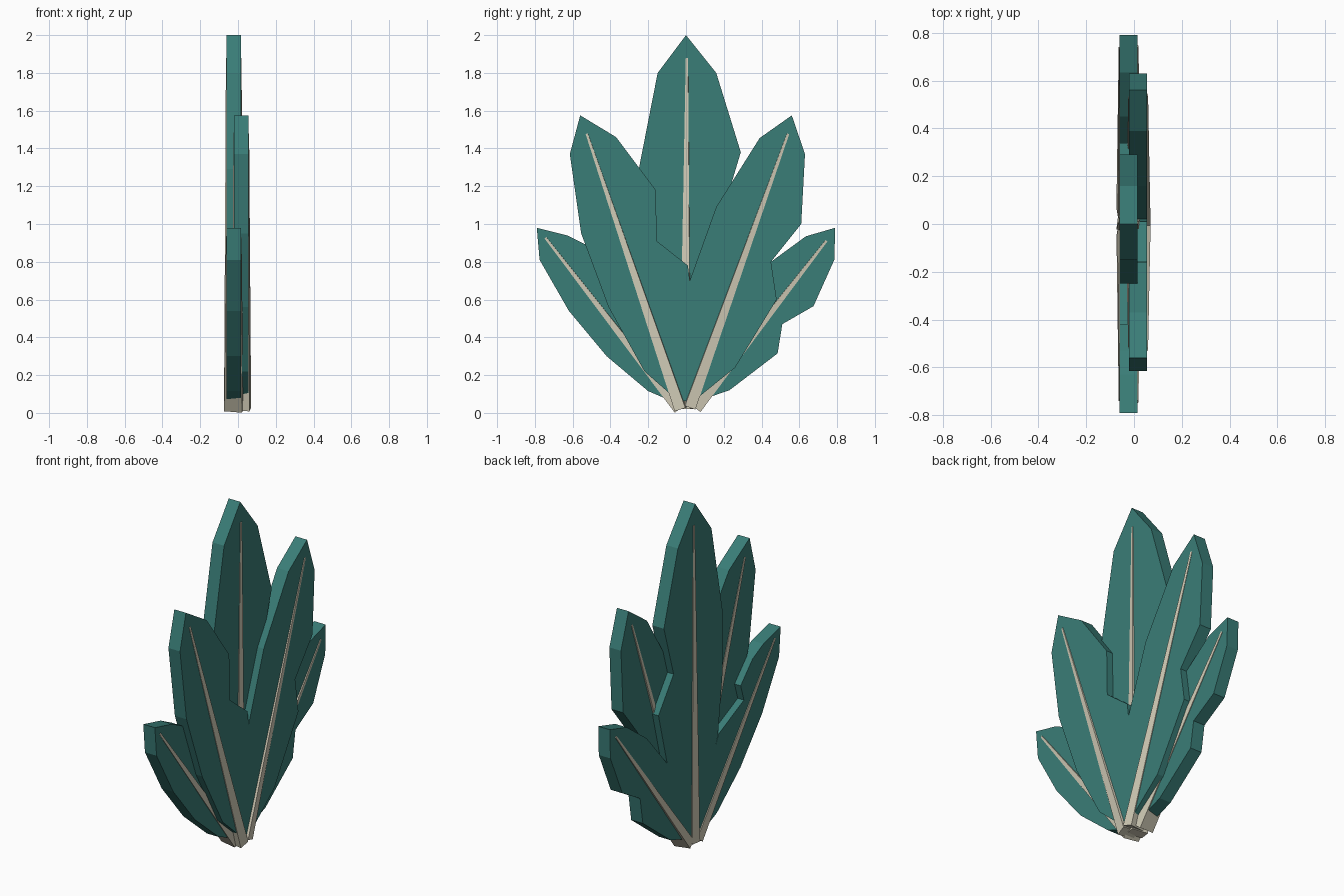
import bpy
import bmesh
from math import sin, cos
from mathutils import Vector

cube = bpy.data.objects.get("Cube")
if cube:
    bpy.data.objects.remove(cube)


def make_material(name, rgb):
    mat = bpy.data.materials.new(name)
    mat.use_nodes = True
    mat.diffuse_color = (*rgb, 1)
    mat.node_tree.nodes["Principled BSDF"].inputs["Base Color"].default_value = (*rgb, 1)
    return mat


TEAL = make_material("teal_leaf", (0.042, 0.205, 0.185))
CREAM = make_material("cream_rib", (0.65, 0.61, 0.48))
THICK = 0.075
BACK_X, FRONT_X = -0.0225, 0.0175   # middle planes of the two leaf layers


def finish(bm, name, mat):
    bmesh.ops.recalc_face_normals(bm, faces=bm.faces)
    mesh = bpy.data.meshes.new(name)
    bm.to_mesh(mesh)
    bm.free()
    mesh.materials.append(mat)
    obj = bpy.data.objects.new(name, mesh)
    bpy.context.collection.objects.link(obj)


def leaf(name, x, outline):
    """Flat plate: a (y, z) outline extruded along x."""
    bm = bmesh.new()
    face = bm.faces.new([bm.verts.new((x - THICK / 2, y, z)) for y, z in outline])
    ext = bmesh.ops.extrude_face_region(bm, geom=[face])
    moved = [v for v in ext["geom"] if isinstance(v, bmesh.types.BMVert)]
    bmesh.ops.translate(bm, vec=(THICK, 0, 0), verts=moved)
    finish(bm, name, TEAL)


def rib(name, x, base, tip, width, twist):
    """Tapered, slightly twisted bar that pokes out of both leaf faces."""
    start, end = Vector((x, *base)), Vector((x, *tip))
    axis = (end - start).normalized()
    side = Vector((0, axis.z, -axis.y))
    out = Vector((1, 0, 0))
    across = side * cos(twist) + out * sin(twist)
    deep = out * cos(twist) - side * sin(twist)
    bm = bmesh.new()
    bmesh.ops.create_cube(bm, size=2)
    for v in bm.verts:
        top = v.co.z > 0
        depth, half = (0.041, 0.006) if top else (0.048, width / 2)
        v.co = (end if top else start) + deep * (v.co.x * depth) + across * (v.co.y * half)
    finish(bm, name, CREAM)


# Middle leaf
leaf("middle_leaf", BACK_X, [
    (0, 2), (0.16, 1.8), (0.29, 1.38), (0.2, 1.08), (0.34, 0.89), (0.26, 0.58),
    (0.03, 0.06), (-0.03, 0.06), (-0.21, 0.57), (-0.25, 0.9), (-0.25, 1.29), (-0.15, 1.8)])
rib("middle_rib", BACK_X, (0, 0.02), (0.01, 1.88), 0.06, 0.13)

# Tall side leaves, in the front layer
leaf("tall_leaf_front", FRONT_X, [
    (-0.56, 1.575), (-0.37, 1.46), (-0.16, 1.18), (-0.155, 0.91), (0.01, 0.78),
    (0.02, 0.7), (0.01, 0.06), (-0.05, 0.07), (-0.22, 0.22), (-0.41, 0.56),
    (-0.555, 0.95), (-0.615, 1.37)])
rib("tall_rib_front", FRONT_X, (-0.025, 0.02), (-0.52, 1.48), 0.06, 0.15)

leaf("tall_leaf_rear", FRONT_X, [
    (0.56, 1.575), (0.39, 1.455), (0.16, 1.09), (0.02, 0.7), (0, 0.06),
    (0.05, 0.07), (0.26, 0.24), (0.48, 0.6), (0.45, 0.8), (0.61, 1.0), (0.63, 1.37)])
rib("tall_rib_rear", FRONT_X, (0.015, 0.03), (0.535, 1.48), 0.06, -0.15)

# Short outer leaves, in the back layer
leaf("short_leaf_front", BACK_X, [
    (-0.79, 0.98), (-0.63, 0.94), (-0.53, 0.89), (-0.42, 0.775), (-0.45, 0.68),
    (-0.215, 0.57), (0, 0.07), (-0.07, 0.06), (-0.2, 0.115), (-0.42, 0.3),
    (-0.62, 0.54), (-0.775, 0.81)])
rib("short_rib_front", BACK_X, (-0.035, 0.02), (-0.74, 0.93), 0.05, 0.13)

leaf("short_leaf_rear", BACK_X, [
    (0.79, 0.98), (0.635, 0.935), (0.45, 0.8), (0.26, 0.58), (0, 0.07),
    (0.07, 0.065), (0.23, 0.12), (0.485, 0.315), (0.51, 0.47), (0.675, 0.565),
    (0.785, 0.81)])
rib("short_rib_rear", BACK_X, (0.05, 0.025), (0.74, 0.915), 0.055, -0.13)
